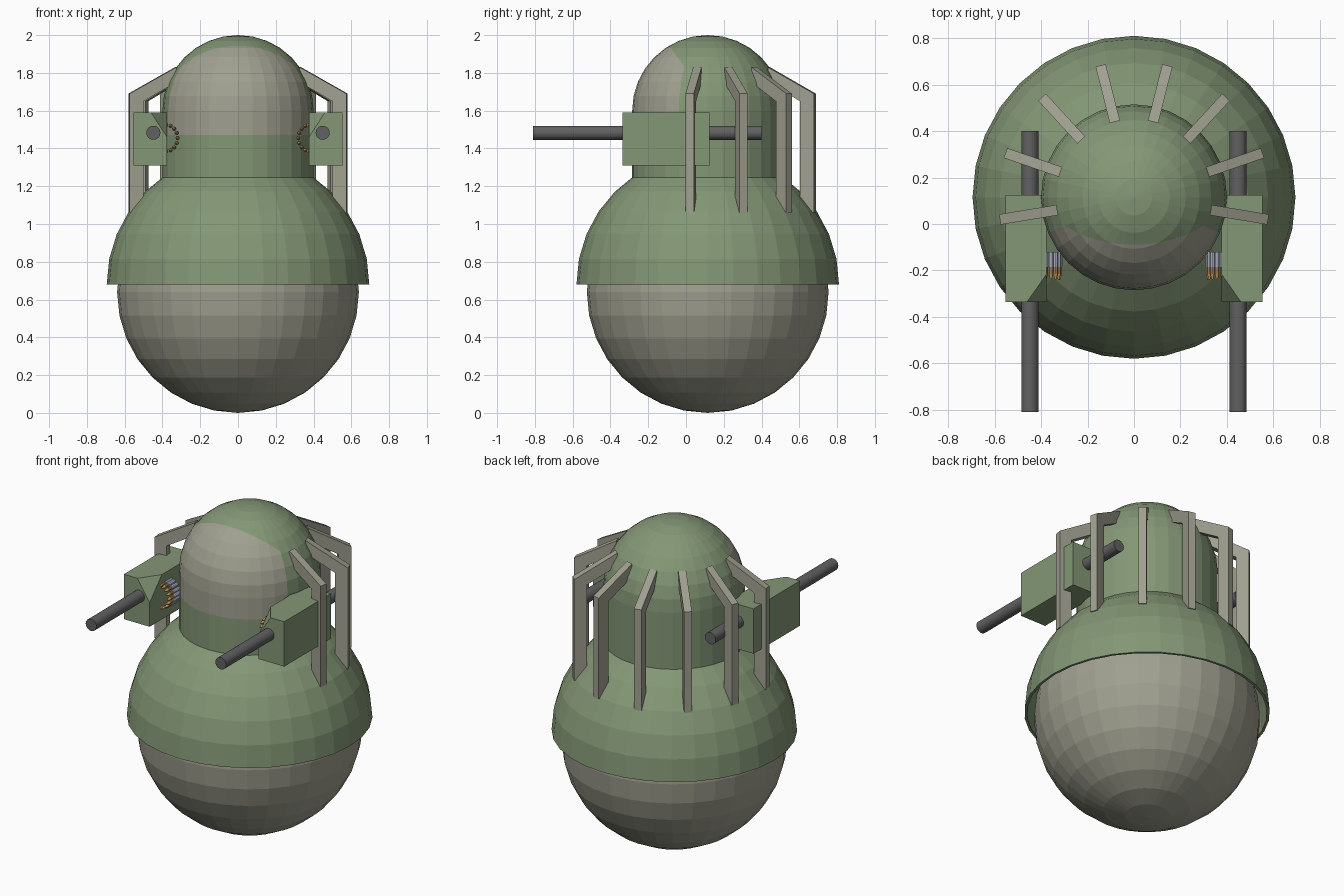
import bpy, bmesh
from math import sin, cos, pi, radians
from mathutils import Vector, Matrix

if "Cube" in bpy.data.objects:
    bpy.data.objects.remove(bpy.data.objects["Cube"])

CY = 0.115   # y of the body axis
SEG = 32


def material(name, rgb):
    m = bpy.data.materials.new(name)
    m.diffuse_color = (*rgb, 1)
    m.use_nodes = True
    m.node_tree.nodes["Principled BSDF"].inputs["Base Color"].default_value = m.diffuse_color
    return m


GREEN = material("green_paint", (0.23, 0.31, 0.18))
GREY = material("warm_grey", (0.35, 0.35, 0.28))
STEEL = material("dark_steel", (0.12, 0.12, 0.12))
SILVER = material("silver", (0.6, 0.65, 0.78))
BRASS = material("brass", (0.55, 0.33, 0.1))


def finish(bm, name, *mats):
    bmesh.ops.recalc_face_normals(bm, faces=bm.faces)
    me = bpy.data.meshes.new(name)
    bm.to_mesh(me)
    bm.free()
    for m in mats:
        me.materials.append(m)
    ob = bpy.data.objects.new(name, me)
    bpy.context.collection.objects.link(ob)
    return ob


def arc(r, zc, a0, a1, n):
    """Profile points (radius, z) along a circle, angles in degrees."""
    pts = []
    for i in range(n + 1):
        a = radians(a0 + (a1 - a0) * i / n)
        pts.append((max(r * cos(a), 0), zc + r * sin(a)))
    return pts


def lathe(profile):
    """Revolve a profile around the body axis."""
    bm = bmesh.new()
    vs = [bm.verts.new((r, CY, z)) for r, z in profile]
    es = [bm.edges.new(p) for p in zip(vs, vs[1:])]
    bmesh.ops.spin(bm, geom=vs + es, cent=(0, CY, 0), axis=(0, 0, 1),
                   angle=2 * pi, steps=SEG, use_duplicate=False)
    bmesh.ops.remove_doubles(bm, verts=bm.verts, dist=0.0005)
    return bm


def rod(bm, x, z, y0, y1, r0, r1, seg, mat=0):
    """Cylinder or cone running along y."""
    m = Matrix.Translation((x, (y0 + y1) / 2, z)) @ Matrix.Rotation(pi / 2, 4, 'X')
    res = bmesh.ops.create_cone(bm, cap_ends=True, segments=seg, radius1=r0,
                                radius2=r1, depth=abs(y1 - y0), matrix=m)
    for f in {f for v in res["verts"] for f in v.link_faces}:
        f.material_index = mat


# Rounded base
finish(lathe(arc(0.64, 0.64, -90, 90, 16)), "base_sphere", GREY)

# Shell dome over the base, with a thin open rim
outer = arc(0.695, 0.68, 67.5, 0, 6)
inner = arc(0.68, 0.68, 0, 67.5, 6)
finish(lathe(outer + inner), "shell_dome", GREEN)

# Head with visor faces cut into its front
bm = lathe([(0, 1.2), (0.4, 1.2), (0.4, 1.47)] + arc(0.4, 1.6, 0, 90, 8))
brow = Vector((0, -0.005, 1.83))
brow_no = Vector((0, 0.115, 0.085)).normalized()
bmesh.ops.bisect_plane(bm, geom=bm.verts[:] + bm.edges[:] + bm.faces[:],
                       plane_co=brow, plane_no=brow_no, dist=0.0005)
for f in bm.faces:
    c = f.calc_center_median()
    x, y = c.x, CY - c.y
    front = y > 0 and abs(x) < y * 2.414
    if front and c.z > 1.47 and (c - brow).dot(brow_no) < 0:
        f.material_index = 1
finish(bm, "head", GREEN, GREY)

# Cage bars around the back and sides
BAR = [(0.585, 1.06), (0.585, 1.69), (0.335, 1.83), (0.335, 1.75),
       (0.51, 1.65), (0.51, 1.06)]
for i in range(8):
    bm = bmesh.new()
    face = bm.faces.new([bm.verts.new((-0.0225, r, z)) for r, z in BAR])
    ext = bmesh.ops.extrude_face_region(bm, geom=[face])
    bmesh.ops.translate(bm, vec=(0.045, 0, 0),
                        verts=[v for v in ext["geom"] if isinstance(v, bmesh.types.BMVert)])
    rot = Matrix.Rotation(radians((i - 3.5) * 28.4), 4, 'Z')
    bm.transform(Matrix.Translation((0, CY, 0)) @ rot)
    finish(bm, f"cage_bar_{i + 1}", GREY)

for side, s in (("right", 1), ("left", -1)):
    # Gun housing with its inner front top corner cut off
    bm = bmesh.new()
    bmesh.ops.create_cube(bm, size=1, matrix=Matrix.Translation((0.465, -0.105, 1.45))
                          @ Matrix.Diagonal((0.178, 0.46, 0.28, 1)))
    a, b, c = Vector((0.46, -0.335, 1.59)), Vector((0.376, -0.215, 1.59)), Vector((0.376, -0.335, 1.46))
    n = (b - a).cross(c - a)
    if n.dot(Vector((-1, -1, 1))) < 0:
        n.negate()
    cut = bmesh.ops.bisect_plane(bm, geom=bm.verts[:] + bm.edges[:] + bm.faces[:],
                                 plane_co=a, plane_no=n.normalized(), clear_outer=True)
    bmesh.ops.holes_fill(bm, edges=[e for e in bm.edges if e.is_boundary])
    bm.transform(Matrix.Diagonal((s, 1, 1, 1)))
    finish(bm, f"gun_housing_{side}", GREEN)

    # Barrel
    bm = bmesh.new()
    rod(bm, s * 0.448, 1.483, 0.40, -0.81, 0.037, 0.037, 24)
    finish(bm, f"gun_barrel_{side}", STEEL)

    # Curved ammunition belt feeding the housing
    bm = bmesh.new()
    for i in range(9):
        t = radians(-90 + 180 * i / 8)
        x, z = s * (0.38 - 0.06 * cos(t)), 1.455 + 0.07 * sin(t)
        rod(bm, x, z, -0.12, -0.185, 0.012, 0.012, 10, 0)
        rod(bm, x, z, -0.185, -0.215, 0.010, 0.010, 10, 1)
        rod(bm, x, z, -0.215, -0.24, 0.010, 0.003, 10, 1)
    finish(bm, f"ammo_belt_{side}", SILVER, BRASS)
